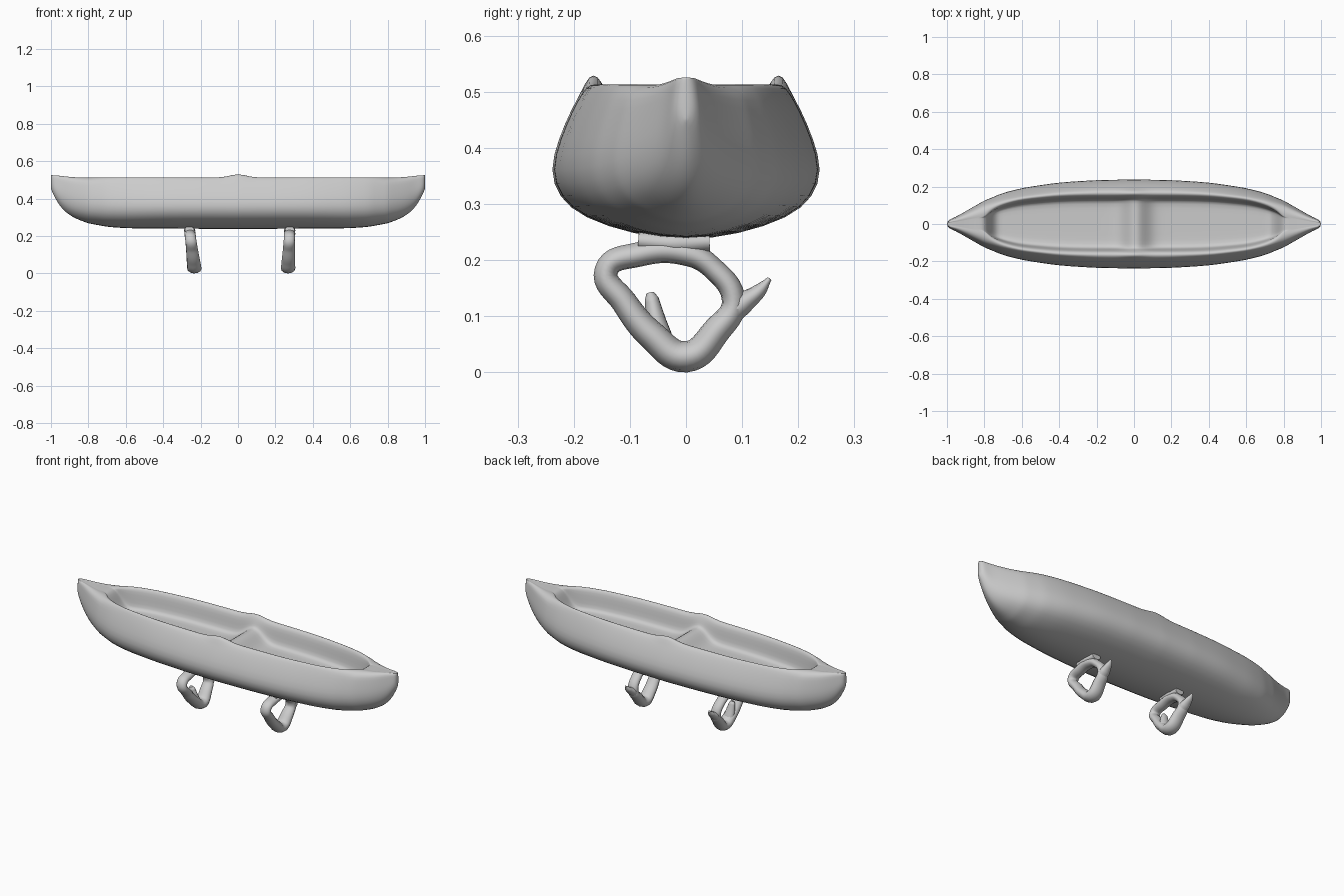
import bpy, bmesh, math

old = bpy.data.objects.get("Cube")
if old:
    bpy.data.objects.remove(old, do_unlink=True)

grey = bpy.data.materials.new("plain grey")
grey.use_nodes = True
grey.diffuse_color = (0.6, 0.6, 0.6, 1)
grey.node_tree.nodes["Principled BSDF"].inputs["Base Color"].default_value = (0.6, 0.6, 0.6, 1)


def lerp_table(table, x):
    for (x0, v0), (x1, v1) in zip(table, table[1:]):
        if x <= x1:
            return v0 + (v1 - v0) * (x - x0) / (x1 - x0)
    return table[-1][1]


def bump(x, width):
    return math.exp(-(x / width) ** 2)


def smooth(t):
    t = min(max(t, 0), 1)
    return t * t * (3 - 2 * t)


# Hull outline by distance from the middle: half width and keel height
HALF_WIDTH = [(0, .244), (.2, .24), (.4, .228), (.6, .197), (.7, .17), (.8, .128),
              (.9, .07), (.95, .04), (.985, .025), (1, .013)]
KEEL = [(0, .234), (.6, .238), (.7, .246), (.8, .265), (.88, .295), (.93, .33),
        (.97, .385), (1, .45)]
# Outer cross-section: fraction of half width, fraction of height
OUTER = [(0, 0), (.38, .04), (.76, .15), (.93, .28), (1, .45), (.93, .66), (.84, .84), (.77, .95)]
# Cockpit cross-section: fraction of cockpit half width, fraction of depth
INNER = [(1.08, 0), (1, .12), (.95, .5), (.9, .9), (.78, 1), (.4, 1), (0, 1)]


def hull_ring(x):
    a = abs(x)
    w, low = lerp_table(HALF_WIDTH, a), lerp_table(KEEL, a)
    top = .512 + .012 * smooth((a - .85) / .15)
    height = top - low
    cockpit = .145 * math.sqrt(max(0, 1 - (a / .81) ** 4))
    cockpit = min(max(cockpit, w * .3), w * .62)
    depth = .115 * smooth((.81 - a) / .08) * (1 - .62 * bump(x - .01, .065))
    rim = top + .018 * bump(x, .06)
    half = [(w * fy, low + height * fz) for fy, fz in OUTER]
    half.append(((w * .77 + cockpit * 1.08) / 2, rim + .003))
    half += [(cockpit * fy, (rim if i == 0 else top) - depth * fz) for i, (fy, fz) in enumerate(INNER)]
    mirror = [(-y, z) for y, z in reversed(half[1:-1])]
    return [(x, y, z) for y, z in half + mirror]


# Hull: lofted rings, closer together toward the ends and the cross seat
stations = [i * .03 for i in range(8)] + [.27, .35, .43, .51, .59, .65, .7, .73, .755, .775,
                                          .79, .805, .83, .87, .91, .94, .965, .985, 1]
stations = [-x for x in reversed(stations[1:])] + stations
bm = bmesh.new()
rings = [[bm.verts.new(p) for p in hull_ring(x)] for x in stations]
for a, b in zip(rings, rings[1:]):
    for i in range(len(a)):
        j = (i + 1) % len(a)
        bm.faces.new((a[i], a[j], b[j], b[i]))
# Stem caps, joined across from side to side
for ring in (rings[0], rings[-1]):
    n = len(ring)
    for i in range(n // 2):
        corners = [ring[i], ring[i + 1], ring[-i - 1], ring[-i]]
        bm.faces.new(list(dict.fromkeys(corners)))
bmesh.ops.recalc_face_normals(bm, faces=bm.faces)
mesh = bpy.data.meshes.new("hull")
bm.to_mesh(mesh)
bm.free()
for face in mesh.polygons:
    face.use_smooth = True
mesh.materials.append(grey)
hull = bpy.data.objects.new("hull", mesh)
bpy.context.collection.objects.link(hull)
hull.modifiers.new("soften", "SUBSURF").levels = 1
hull.modifiers["soften"].render_levels = 1


def tube(name, x, lean, points, closed=False):
    """Rounded bar through (y, z, radius) points, wider along x."""
    curve = bpy.data.curves.new(name, "CURVE")
    curve.dimensions = "3D"
    curve.bevel_depth = 1
    curve.bevel_resolution = 4
    curve.use_fill_caps = True
    curve.resolution_u = 8
    spline = curve.splines.new("BEZIER")
    spline.bezier_points.add(len(points) - 1)
    spline.use_cyclic_u = closed
    for p, (y, z, r) in zip(spline.bezier_points, points):
        p.co = (lean * (.2 - z), y, z)
        p.radius = r
        p.handle_left_type = p.handle_right_type = "AUTO"
    curve.materials.append(grey)
    obj = bpy.data.objects.new(name, curve)
    obj.location.x = x
    obj.scale.x = 1.4
    bpy.context.collection.objects.link(obj)


# Two open ring feet under the keel
for side, x, lean in (("right", -.255, .09), ("left", .275, -.03)):
    tube(side + "_foot_ring", x, lean, [
        (-.142, .182, .021), (-.085, .21, .022), (0, .212, .022), (.045, .188, .02),
        (.085, .125, .021), (.055, .075, .025), (0, .028, .028), (-.06, .065, .026),
        (-.11, .125, .023)], closed=True)
    tube(side + "_foot_spike", x, lean, [
        (.055, .08, .02), (.1, .122, .02), (.13, .145, .013), (.149, .167, .004)])
    tube(side + "_foot_neck", x, lean, [(-.085, .235, .018), (-.02, .23, .022), (.042, .233, .018)])
# Short inner spur on one foot
tube("right_foot_spur", -.255, .09, [(-.045, .06, .022), (-.055, .1, .017), (-.061, .13, .013), (-.064, .142, .007)])
